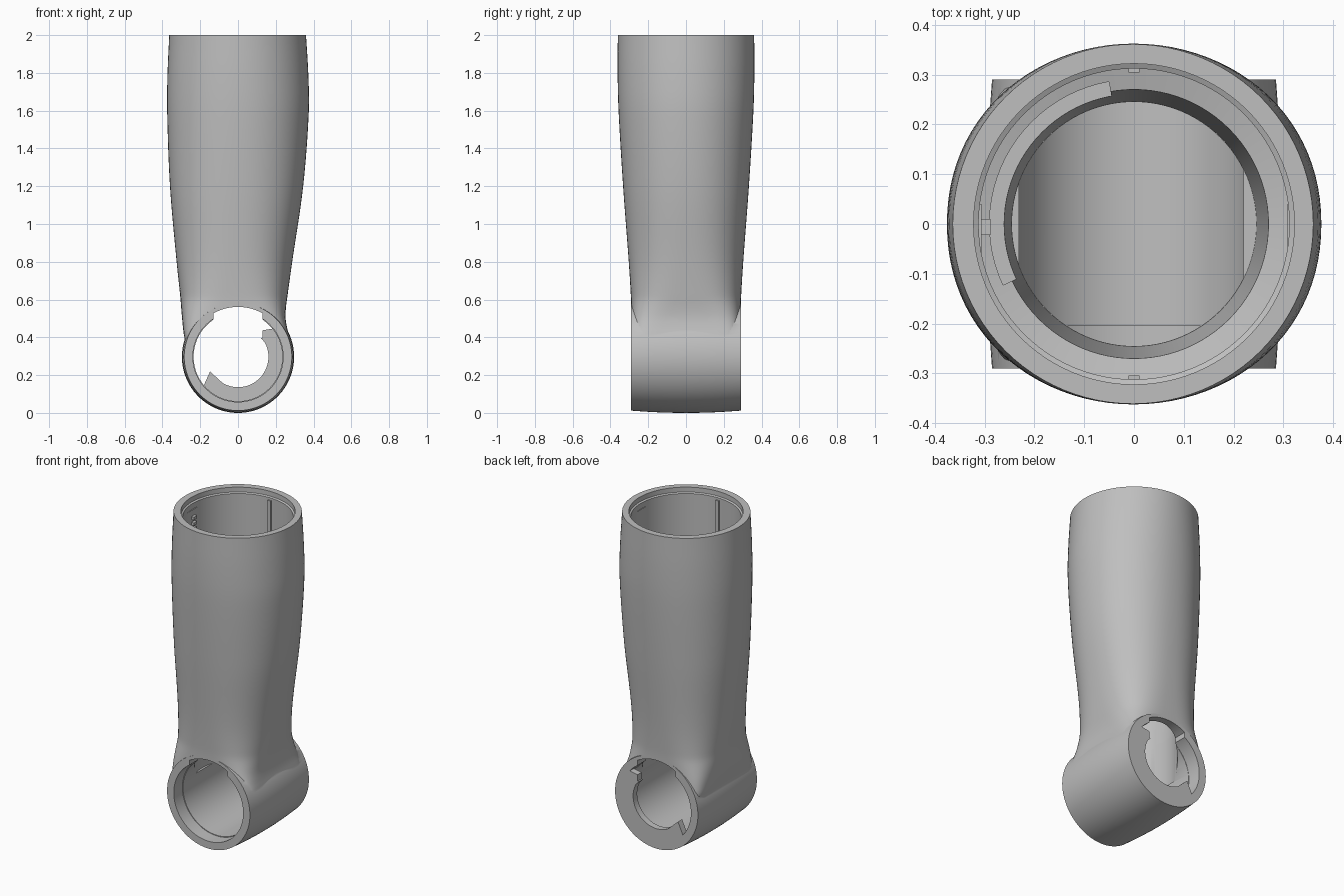
import bpy, bmesh, math

if "Cube" in bpy.data.objects:
    bpy.data.objects.remove(bpy.data.objects["Cube"], do_unlink=True)

N = 96      # sides of round sections
CZ = 0.297  # height of the cross sleeve's axis

grey = bpy.data.materials.new("mid_grey")
grey.use_nodes = True
COLOUR = (0.52, 0.52, 0.52, 1)
grey.diffuse_color = COLOUR
grey.node_tree.nodes["Principled BSDF"].inputs["Base Color"].default_value = COLOUR


def loft(name, rings):
    """Closed solid through a list of point rings of equal length."""
    bm = bmesh.new()
    loops = [[bm.verts.new(p) for p in ring] for ring in rings]
    for a, b in zip(loops, loops[1:]):
        for i in range(len(a)):
            j = (i + 1) % len(a)
            bm.faces.new((a[i], a[j], b[j], b[i]))
    bm.faces.new(loops[0])
    bm.faces.new(loops[-1])
    bmesh.ops.recalc_face_normals(bm, faces=bm.faces)
    mesh = bpy.data.meshes.new(name)
    bm.to_mesh(mesh)
    bm.free()
    mesh.materials.append(grey)
    ob = bpy.data.objects.new(name, mesh)
    bpy.context.collection.objects.link(ob)
    return ob


def arc(r, a0, a1, n):
    return [(r * math.cos(math.radians(a0 + (a1 - a0) * i / n)),
             r * math.sin(math.radians(a0 + (a1 - a0) * i / n))) for i in range(n + 1)]


def lathe_z(name, profile):
    return loft(name, [[(x, y, z) for x, y in arc(r, 0, 360, N)[:-1]] for r, z in profile])


def prism_y(name, outline, y0, y1):
    return loft(name, [[(x, y, CZ + z) for x, z in outline] for y in (y0, y1)])


def prism_z(name, outline, z0, z1):
    return loft(name, [[(x, y, z) for x, y in outline] for z in (z0, z1)])


def box(name, x0, x1, y0, y1, z0, z1):
    return prism_z(name, [(x0, y0), (x1, y0), (x1, y1), (x0, y1)], z0, z1)


def combine(body, tool, operation):
    mod = body.modifiers.new("combine", 'BOOLEAN')
    mod.operation, mod.object, mod.solver = operation, tool, 'EXACT'
    bpy.context.view_layer.objects.active = body
    bpy.ops.object.modifier_apply(modifier=mod.name)
    bpy.data.objects.remove(tool, do_unlink=True)


def interp(keys, z):
    """Smooth curve through (z, values...) keys."""
    k = max(0, min(len(keys) - 2, sum(z >= q[0] for q in keys) - 1))
    p0, p1, p2, p3 = (keys[max(0, min(len(keys) - 1, k + d))] for d in (-1, 0, 1, 2))
    h = p2[0] - p1[0]
    t = (z - p1[0]) / h
    out = []
    for c in range(1, len(p1)):
        m1 = (p2[c] - p0[c]) / (p2[0] - p0[0]) * h
        m2 = (p3[c] - p1[c]) / (p3[0] - p1[0]) * h
        out.append((2*t**3 - 3*t*t + 1) * p1[c] + (t**3 - 2*t*t + t) * m1
                   + (3*t*t - 2*t**3) * p2[c] + (t**3 - t*t) * m2)
    return out


# Main tube, flared into the sleeve at its foot:
# height, left edge, right edge, half depth, squareness of section
KEYS = [(0.34, -0.270, 0.268, 0.280, 9.0), (0.40, -0.284, 0.272, 0.288, 9.0),
        (0.44, -0.290, 0.262, 0.2905, 7.0), (0.50, -0.296, 0.252, 0.2905, 5.0),
        (0.56, -0.301, 0.254, 0.2905, 3.7), (0.62, -0.306, 0.262, 0.292, 3.0),
        (0.80, -0.325, 0.287, 0.303, 2.45), (1.20, -0.360, 0.345, 0.333, 2.2),
        (1.60, -0.375, 0.375, 0.357, 2.1), (1.80, -0.373, 0.372, 0.362, 2.05),
        (2.00, -0.364, 0.36, 0.361, 2.0)]
heights = [0.34 + 0.02 * i for i in range(17)] + [0.70 + 0.05 * i for i in range(27)]
rings = []
for z in heights:
    xl, xr, hy, e = interp(KEYS, z)
    ring = []
    for x, y in arc(1, 0, 360, N)[:-1]:
        px = math.copysign(abs(x) ** (2 / e), x)
        py = math.copysign(abs(y) ** (2 / e), y)
        ring.append(((xl + xr) / 2 + px * (xr - xl) / 2, py * hy, z))
    rings.append(ring)
body = loft("tube_and_sleeve", rings)

# Cross sleeve, slightly crowned along its length
crown = [(y, 0.297 - 0.012 * (y / 0.29) ** 2) for y in [-0.29 + 0.0725 * i for i in range(9)]]
combine(body, loft("sleeve", [[(x, y, CZ + z) for x, z in arc(r, 0, 360, N)[:-1]]
                              for y, r in crown]), 'UNION')

# Hollow of the tube with rim lip, inner shelf and tapering throat
combine(body, lathe_z("tube_hollow", [(0.322, 2.05), (0.322, 1.97), (0.312, 1.965), (0.312, 1.15),
                                      (0.270, 1.14), (0.246, 0.65)]), 'DIFFERENCE')
# Passage from the tube down into the sleeve, flat on one side
passage = [(min(x, 0.22), y) for x, y in arc(0.245, 0, 360, N)[:-1]]
combine(body, prism_z("passage", passage, 0.34, 0.75), 'DIFFERENCE')
# Pocket in the shelf
pocket = arc(0.29, 100, 205, 24) + arc(0.235, 205, 100, 24)
combine(body, prism_z("pocket", pocket, 0.95, 1.25), 'DIFFERENCE')

# Sleeve bore, front counterbore and top slot
combine(body, prism_y("bore", arc(0.235, 0, 360, N)[:-1], -0.4, 0.25), 'DIFFERENCE')
combine(body, prism_y("counterbore", arc(0.239, 0, 360, N)[:-1], -0.4, -0.205), 'DIFFERENCE')
slot = arc(0.264, 60.6, 119.4, 16) + [(-0.13, 0.1), (0.13, 0.1)]
combine(body, prism_y("top_slot", slot, -0.4, 0.4), 'DIFFERENCE')
# Rear opening that leaves a crescent flange with two hooked ends
opening = (arc(0.237, 39, 220, 48) + [(-0.148, -0.078)] + arc(0.161, -120, 28, 40)
           + [(0.105, 0.117), (0.1, 0.135)])
combine(body, prism_y("rear_opening", opening, 0.2, 0.4), 'DIFFERENCE')

# Guide ribs and latch teeth on the inner wall
for side, tag in ((1, "back"), (-1, "front")):
    y0, y1 = sorted((side * 0.304, side * 0.325))
    box(tag + "_guide_rib", -0.011, 0.011, y0, y1, 1.14, 1.95)
box("left_guide_rib", 0.308, 0.325, -0.06, 0.04, 1.14, 1.93)
box("right_guide_rib", -0.325, -0.306, -0.06, 0.04, 1.14, 1.93)
for i in range(6):
    z = 1.70 + 0.035 * i
    box("latch_tooth", -0.314, -0.288, -0.022, 0.01, z, z + 0.018)

# Smooth shading with crisp edges
bpy.ops.object.select_all(action='DESELECT')
body.select_set(True)
bpy.context.view_layer.objects.active = body
bpy.ops.object.shade_smooth_by_angle(angle=math.radians(35))
